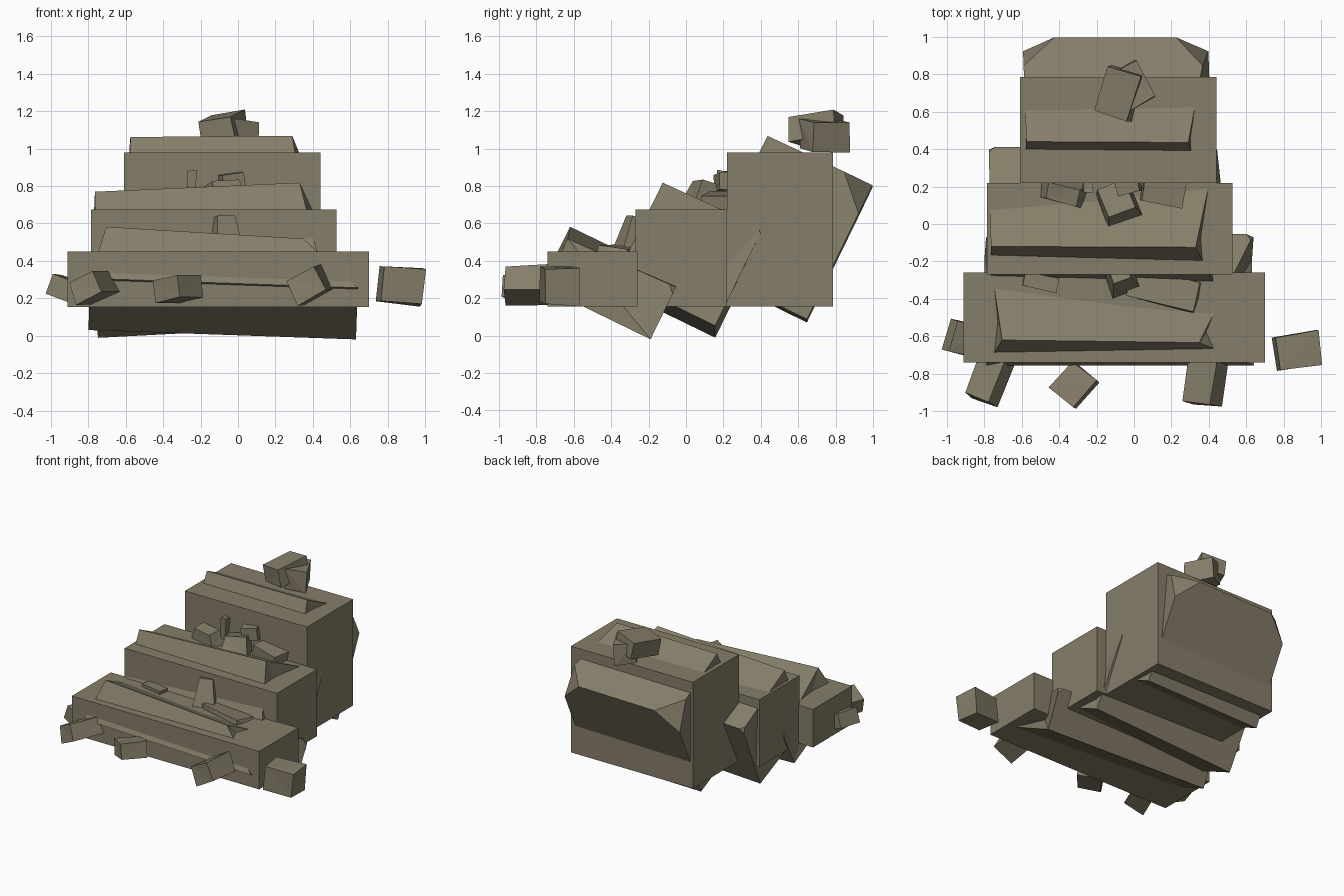
import bpy, bmesh, random
from math import radians
from mathutils import Vector, Euler, Matrix

default_cube = bpy.data.objects.get("Cube")
if default_cube:
    bpy.data.objects.remove(default_cube, do_unlink=True)

colour = (0.235, 0.208, 0.142, 1)
stone = bpy.data.materials.new("olive stone")
stone.use_nodes = True
stone.diffuse_color = colour
stone.node_tree.nodes["Principled BSDF"].inputs["Base Color"].default_value = colour

rng = random.Random(4)


def sized_cube(size):
    """Start a mesh from a cube of the given width, depth and height."""
    bm = bmesh.new()
    bmesh.ops.create_cube(bm, size=1, matrix=Matrix.Diagonal((*size, 1)))
    return bm


def finish(bm, name, place):
    """Put the mesh in place and make it a flat-faced stone object."""
    bmesh.ops.transform(bm, matrix=place, verts=bm.verts[:])
    bmesh.ops.recalc_face_normals(bm, faces=bm.faces[:])
    mesh = bpy.data.meshes.new(name)
    bm.to_mesh(mesh)
    bm.free()
    mesh.materials.append(stone)
    obj = bpy.data.objects.new(name, mesh)
    bpy.context.collection.objects.link(obj)


def step(name, right, left, front, back, top, bottom=0.155):
    """Plain rectangular stair block."""
    bm = sized_cube((left - right, back - front, top - bottom))
    centre = Vector((left + right, front + back, top + bottom)) / 2
    finish(bm, name, Matrix.Translation(centre))


def slab(name, right, left, crest, depth, height, roll, cut, chip):
    """Leaning slab, placed by its upper front edge, with broken corners."""
    bm = sized_cube((left - right, depth, height))
    upper = [v for v in bm.verts if v.co.z > 0]
    for v in upper:
        if v.co.y < 0:
            # the crest is shorter than the slab, mostly on its left end
            v.co.x -= cut if v.co.x > 0 else -cut / 4
            v.co.z -= cut / 10 if v.co.x > 0 else 0
    back_corners = [v for v in upper if v.co.y > 0]
    bmesh.ops.bevel(bm, geom=back_corners, offset=chip, segments=1, affect="VERTICES")
    bmesh.ops.connect_verts_nonplanar(bm, angle_limit=radians(1), faces=bm.faces[:])
    lean = Euler((radians(-26), radians(roll), 0)).to_matrix()
    front, top = crest
    centre = Vector(((right + left) / 2, front, top)) + lean @ Vector((0, depth, -height)) / 2
    finish(bm, name, Matrix.Translation(centre) @ lean.to_4x4())


def rock(name, centre, size, roll=0, yaw=0, pitch=0, taper=1):
    """Rough box with uneven corners, drawn in towards its top."""
    bm = sized_cube(size)
    for v in bm.verts:
        v.co *= rng.uniform(0.9, 1.05)
        if v.co.z > 0:
            v.co.x *= taper
            v.co.y *= taper
    bmesh.ops.connect_verts_nonplanar(bm, angle_limit=radians(1), faces=bm.faces[:])
    turn = Euler((radians(pitch), radians(roll), radians(yaw))).to_matrix().to_4x4()
    finish(bm, name, Matrix.Translation(centre) @ turn)


# Three plain steps
step("lower_step", right=-0.91, left=0.7, front=-0.74, back=-0.26, top=0.45)
step("middle_step", right=-0.785, left=0.525, front=-0.27, back=0.22, top=0.675)
step("upper_step", right=-0.61, left=0.44, front=0.22, back=0.785, top=0.98)

# Leaning slabs running through the steps
slab("lower_slab", right=-0.78, left=0.65, crest=(-0.62, 0.56), depth=0.63, height=0.31,
     roll=2, cut=0.3, chip=0.04)
slab("middle_slab", right=-0.79, left=0.43, crest=(-0.12, 0.8), depth=0.59, height=0.58,
     roll=-3, cut=0.1, chip=0.03)
slab("upper_slab", right=-0.6, left=0.39, crest=(0.44, 1.07), depth=0.62, height=0.8,
     roll=-1, cut=0.1, chip=0.17)

# Loose stones along the front and at both sides
rock("left_outer_stone", (0.87, -0.68, 0.27), (0.24, 0.19, 0.2), yaw=8, roll=5)
rock("front_stone_left", (0.38, -0.85, 0.27), (0.18, 0.24, 0.15), yaw=-8, roll=-28)
rock("front_stone_middle", (-0.32, -0.86, 0.25), (0.17, 0.19, 0.12), yaw=-40, roll=-10)
rock("front_stone_right", (-0.77, -0.82, 0.26), (0.16, 0.27, 0.13), yaw=-22, roll=-25)
rock("right_outer_stone", (-0.91, -0.61, 0.25), (0.16, 0.17, 0.11), yaw=-15, roll=20)

# Rubble on the lower step
rock("lower_rubble", (-0.07, -0.28, 0.53), (0.17, 0.16, 0.22), yaw=20, pitch=-12, taper=0.6)
rock("lower_shard_left", (0.16, -0.35, 0.45), (0.38, 0.17, 0.05), yaw=-14, pitch=-8)
rock("lower_shard_right", (-0.5, -0.31, 0.45), (0.19, 0.08, 0.05), yaw=-12)

# Rubble on the middle step
rock("middle_rubble", (-0.09, 0.12, 0.74), (0.2, 0.22, 0.15), yaw=22, pitch=-15, taper=0.8)
rock("middle_rubble_left", (0.15, 0.18, 0.7), (0.22, 0.15, 0.12), yaw=-10, roll=8)
rock("middle_rubble_right", (-0.38, 0.17, 0.7), (0.28, 0.15, 0.14), yaw=-14, pitch=10, taper=0.6)
rock("middle_spike", (-0.25, 0.2, 0.8), (0.04, 0.05, 0.17), roll=4, taper=1.3)
rock("middle_chip", (-0.03, 0.2, 0.82), (0.13, 0.08, 0.1), yaw=15, roll=-8)

# Stones resting on the top
rock("top_stone", (-0.08, 0.7, 1.11), (0.2, 0.27, 0.14), yaw=-18, roll=-8, pitch=8)
rock("top_stone_small", (-0.01, 0.74, 1.07), (0.16, 0.22, 0.16), yaw=28, roll=5)
